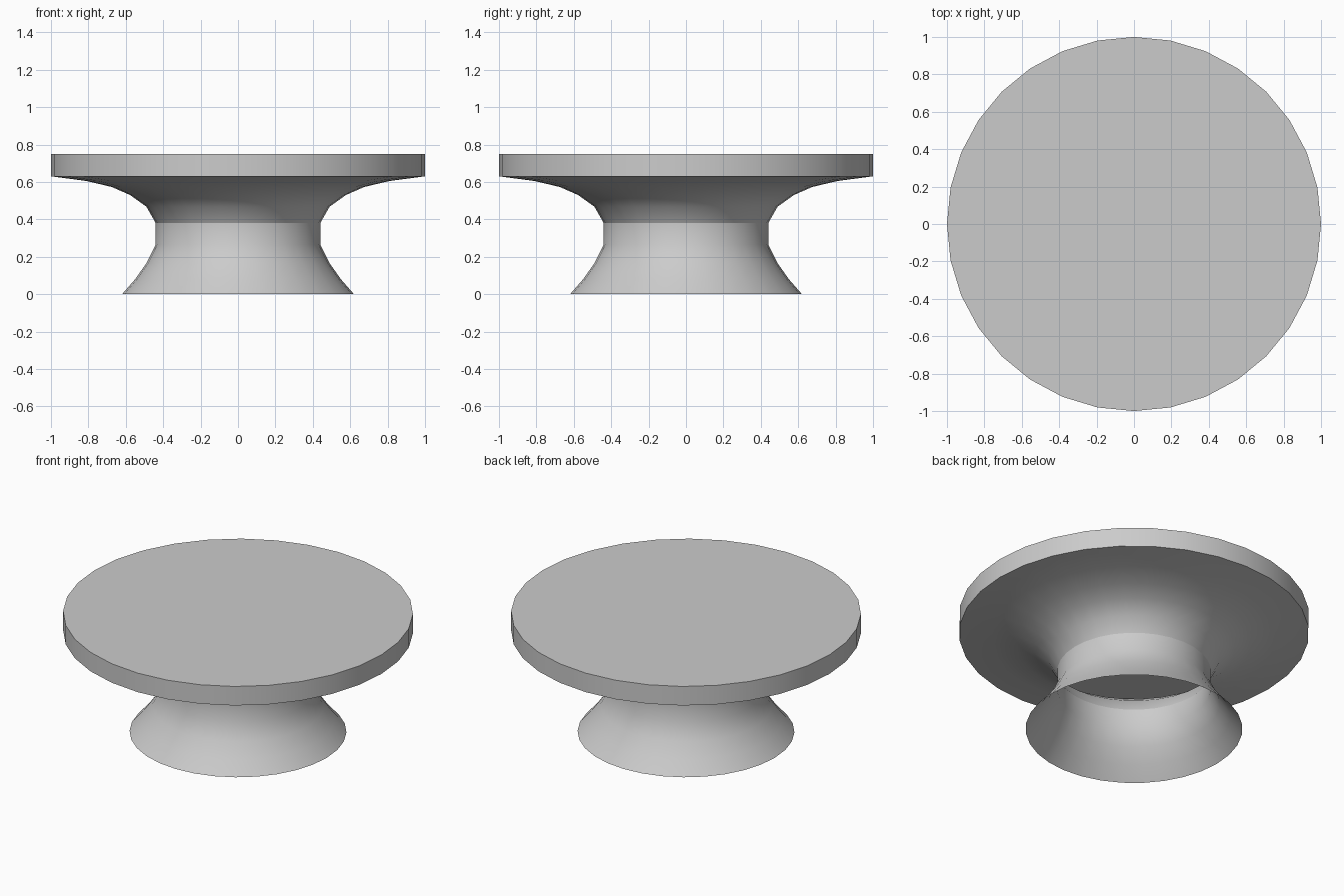
import bpy
import bmesh
import math

SIDES = 32

cube = bpy.data.objects.get("Cube")
if cube:
    bpy.data.objects.remove(cube, do_unlink=True)

grey = bpy.data.materials.new("plain grey")
grey.use_nodes = True
colour = (0.6, 0.6, 0.6, 1.0)
grey.diffuse_color = colour
grey.node_tree.nodes["Principled BSDF"].inputs["Base Color"].default_value = colour


def lathe(name, profile, cap_top=False):
    """Spin a (radius, height) profile, listed bottom to top, around z."""
    bm = bmesh.new()
    rings = []
    for radius, z in profile:
        angles = [2 * math.pi * i / SIDES for i in range(SIDES)]
        rings.append([bm.verts.new((radius * math.cos(a), radius * math.sin(a), z))
                      for a in angles])
    for low, high in zip(rings, rings[1:]):
        for i in range(SIDES):
            j = (i + 1) % SIDES
            bm.faces.new((low[i], low[j], high[j], high[i]))
    if cap_top:
        bm.faces.new(rings[-1])
    mesh = bpy.data.meshes.new(name)
    bm.to_mesh(mesh)
    bm.free()
    mesh.materials.append(grey)
    obj = bpy.data.objects.new(name, mesh)
    bpy.context.collection.objects.link(obj)
    bpy.ops.object.select_all(action='DESELECT')
    obj.select_set(True)
    bpy.context.view_layer.objects.active = obj
    bpy.ops.object.shade_smooth_by_angle(angle=math.radians(40))
    return obj


# Hollow pedestal, open underneath
lathe("pedestal", [(0.62, 0), (0.55, 0.08), (0.49, 0.165), (0.44, 0.265), (0.44, 0.38)])

# Flared underside, rim and flat top
lathe("table_top", [(0.44, 0.38), (0.49, 0.468), (0.577, 0.53), (0.675, 0.573),
                    (0.81, 0.605), (1, 0.63), (1, 0.75)], cap_top=True)
